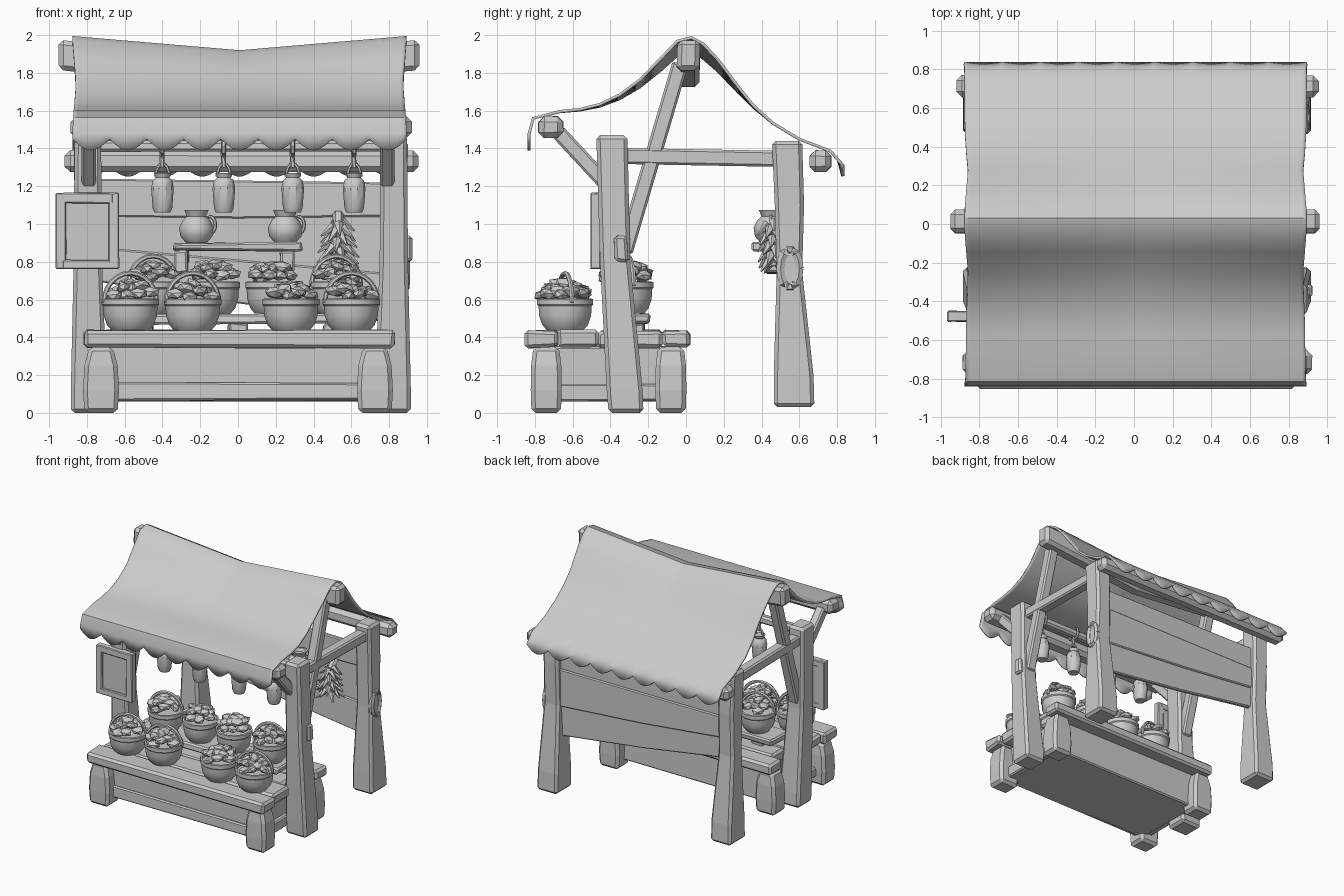
import bpy, bmesh, math, random
from mathutils import Vector, Matrix

if "Cube" in bpy.data.objects:
    bpy.data.objects.remove(bpy.data.objects["Cube"])

random.seed(4)
mat = bpy.data.materials.new("stone grey")
mat.diffuse_color = (0.6, 0.6, 0.6, 1)
mat.use_nodes = True
mat.node_tree.nodes["Principled BSDF"].inputs["Base Color"].default_value = mat.diffuse_color


def finish(name, bm, bevel=0.0, smooth=None):
    bmesh.ops.recalc_face_normals(bm, faces=bm.faces)
    me = bpy.data.meshes.new(name)
    bm.to_mesh(me)
    bm.free()
    me.materials.append(mat)
    ob = bpy.data.objects.new(name, me)
    bpy.context.collection.objects.link(ob)
    if bevel:
        m = ob.modifiers.new("bevel", 'BEVEL')
        m.width, m.segments, m.limit_method = bevel, 1, 'ANGLE'
    if smooth:
        bpy.ops.object.select_all(action='DESELECT')
        ob.select_set(True)
        bpy.context.view_layer.objects.active = ob
        bpy.ops.object.shade_smooth_by_angle(angle=math.radians(smooth))
    return ob


def skin(bm, rings):
    """Join successive rings of points and cap both ends."""
    rows = [[bm.verts.new(p) for p in r] for r in rings]
    n = len(rows[0])
    for a, b in zip(rows, rows[1:]):
        for i in range(n):
            bm.faces.new((a[i], a[(i + 1) % n], b[(i + 1) % n], b[i]))
    bm.faces.new(rows[0][::-1])
    bm.faces.new(rows[-1])


def box(name, x0, x1, y0, y1, z0, z1, bevel=0.015, wob=0.006):
    """Hewn block with slightly uneven corners."""
    bm = bmesh.new()
    r = lambda: random.uniform(-wob, wob)
    skin(bm, [[(x + r(), y + r(), z + r()) for x, y in
               ((x0, y0), (x1, y0), (x1, y1), (x0, y1))] for z in (z0, z1)])
    return finish(name, bm, bevel)


def post(name, sections, bevel=0.02):
    """Upright of varying section: (z, x0, x1, y0, y1)."""
    bm = bmesh.new()
    skin(bm, [[(a, c, z), (b, c, z), (b, d, z), (a, d, z)]
              for z, a, b, c, d in sections])
    return finish(name, bm, bevel)


def strut(name, a, b, w, h):
    """Square timber between two points."""
    a, b = Vector(a), Vector(b)
    d = (b - a).normalized()
    s = Vector((1, 0, 0)) if abs(d.x) < 0.5 else Vector((0, 1, 0))
    t = d.cross(s).normalized()
    bm = bmesh.new()
    skin(bm, [[p + s * i * w / 2 + t * j * h / 2 for i, j in
               ((-1, -1), (1, -1), (1, 1), (-1, 1))] for p in (a, b)])
    return finish(name, bm, 0.012)


def lathe(bm, c, prof, n=12):
    skin(bm, [[(c[0] + r * math.cos(2 * math.pi * i / n),
                c[1] + r * math.sin(2 * math.pi * i / n), c[2] + z)
               for i in range(n)] for r, z in prof])


def tube(bm, pts, r, n=6):
    pts = [Vector(p) for p in pts]
    rings = []
    for i, p in enumerate(pts):
        d = (pts[min(i + 1, len(pts) - 1)] - pts[max(i - 1, 0)]).normalized()
        s = d.cross(Vector((0, 1, 0) if abs(d.y) < 0.9 else (1, 0, 0))).normalized()
        t = d.cross(s)
        rings.append([p + r * (s * math.cos(k * math.tau / n) + t * math.sin(k * math.tau / n))
                      for k in range(n)])
    skin(bm, rings)


def arc(c, rx, ry, rz, a0, a1, n=12):
    ang = [math.radians(a0 + (a1 - a0) * i / n) for i in range(n + 1)]
    return [(c[0] + rx * math.cos(a), c[1] + ry * math.cos(a), c[2] + rz * math.sin(a)) for a in ang]


# Cloth roof: curved profile, sagging ridge, scalloped hems
profile = [(-.84, 1.39), (-.838, 1.48), (-.815, 1.565), (-.67, 1.603), (-.56, 1.615), (-.46, 1.64),
           (-.355, 1.69), (-.25, 1.768), (-.14, 1.88), (-.05, 1.975), (.03, 1.995), (.095, 1.96),
           (.175, 1.875), (.28, 1.735), (.36, 1.635), (.465, 1.54), (.6, 1.458), (.77, 1.392),
           (.815, 1.34), (.838, 1.255)]
bm = bmesh.new()
cols, grid = 90, []
for i in range(cols + 1):
    u = i / cols * 2 - 1
    wave = 0.06 * (1 - abs(math.sin(math.pi * 9 * i / cols)))
    col = []
    for j, (y, z) in enumerate(profile):
        z -= 0.075 * (1 - abs(u)) * max(0, min(1, (z - 1.6) / 0.35))
        if j in (0, len(profile) - 1):
            z += wave
        x = .008 + u * (0.885 - 0.018 * math.exp(-((z - 1.75) / .15) ** 2))
        col.append(bm.verts.new((x, y, z)))
    grid.append(col)
for a, b in zip(grid, grid[1:]):
    for j in range(len(profile) - 1):
        bm.faces.new((a[j], b[j], b[j + 1], a[j + 1]))
roof = finish("cloth_roof", bm, smooth=35)
m = roof.modifiers.new("thickness", 'SOLIDIFY')
m.thickness, m.offset = 0.016, -1

# Ridge beam, bent in the middle
bm = bmesh.new()
skin(bm, [[(x, y, z - dz) for y, z in ((-.05, 1.80), (.07, 1.80), (.075, 1.96), (-.045, 1.96))]
          for x, dz in ((-.95, -.015), (-.8, 0), (0, .075), (.8, 0), (.96, -.015))])
finish("ridge_beam", bm, 0.025)
box("front_eave_beam", -.885, .92, -.78, -.65, 1.455, 1.57, .03, .003)
box("back_eave_beam", -.92, .955, .655, .77, 1.275, 1.39, .03, .003)
box("hanging_rail", -.78, .78, -.43, -.36, 1.385, 1.445)

# Frame on both sides; the left posts stand slightly further in
for s, side in ((-1, "left"), (1, "right")):
    off = .03 if s < 0 else 0

    def mx(secs):
        return [(z, *sorted((s * a + off, s * b + off)), c, d) for z, a, b, c, d in secs]
    post(side + "_front_post", mx([(0, .725, .915, -.41, -.225), (.12, .725, .915, -.42, -.23),
                                   (.8, .75, .9, -.455, -.295), (1.47, .755, .895, -.475, -.31)]))
    post(side + "_back_post", mx([(.03, .725, .915, .465, .68), (.2, .725, .912, .465, .675),
                                  (.75, .752, .895, .48, .615), (1.1, .755, .895, .47, .625),
                                  (1.44, .755, .9, .455, .615)]))
    x = s * .82 + off
    strut(side + "_tie_beam", (x, -.33, 1.36), (x, .5, 1.345), .09, .085)
    strut(side + "_ridge_brace", (x, -.03, 1.85), (x, -.325, .85), .085, .085)
    strut(side + "_eave_brace", (s * .79, -.68, 1.49), (s * .79, -.43, 1.22), .075, .08)
box("post_peg", .84, .92, -.38, -.31, .8, .94)
bm = bmesh.new()
tube(bm, arc((.885, .55, .765), 0, .05, .1, 0, 360, 14), .025)
finish("post_ring", bm)

# Back wall boards, the lower ones drooping to one side:
# (bottom left, bottom right, top left, top right)
for i, (a, b, c, d) in enumerate(((.70, .48, .88, .74), (.87, .73, 1.05, 1.045), (1.04, 1.04, 1.24, 1.22))):
    y = .54 + .012 * (i % 2)
    bm = bmesh.new()
    skin(bm, [[(-.78, v, a + dz), (0, v, (a + b) / 2 - .01), (.78, v, b),
               (.78, v, d), (0, v, (c + d) / 2), (-.78, v, c)] for v, dz in ((y, 0), (y + .035, .004))])
    finish("wall_board", bm, .008)

# Wall shelf with brackets
box("wall_shelf", -.34, .34, .35, .54, .86, .9, .01)
for x in (-.3, .26):
    box("shelf_bracket", x - .035, x + .035, .42, .54, .74, .86, .01)

# Counter
box("counter_body", -.7, .7, -.73, -.09, .065, .35, .01)
box("counter_front_sill", -.68, .68, -.75, -.7, .07, .16, .01)
for s in (-1, 1):
    box("counter_side_sill", *sorted((s * .68, s * .74)), -.68, -.14, .065, .15, .01)
    for y in (-.74, -.08):
        c = s * .725
        post("counter_leg", [(z, c - w, c + w, y - d, y + d) for z, w, d in
                             ((0, .088, .078), (.12, .095, .082), (.25, .088, .08), (.35, .062, .068))], .022)
for y0, y1, w in ((-.85, -.675, .815), (-.68, -.465, .79), (-.47, -.295, .71),
                  (-.3, -.12, .71), (-.125, .02, .8)):
    box("counter_plank", -w, w + .015, y0, y1, .345, .437, .018, .006)
box("display_step", -.66, .66, -.43, -.19, .47, .525, .012)
for x in (-.5, 0, .5):
    box("step_support", x - .05, x + .05, -.4, -.22, .425, .475, .008)


# Baskets heaped with produce
def basket(x, y, z, r, handle, tall):
    bm = bmesh.new()
    lathe(bm, (x, y, z), [(r * .66, 0), (r * .84, .03), (r * .96, .08), (r * .98, .13),
                          (r * 1.03, .138), (r * 1.03, .168), (r * .93, .17), (r * .9, .145)], 14)
    finish("basket", bm, smooth=30)
    bm = bmesh.new()
    for k in range(16):
        a, q = k * 2.4, r * .8 * math.sqrt(k / 16)
        h = .16 + tall * (1 - (q / r) ** 2) + random.uniform(-.015, .015)
        M = (Matrix.Translation((x + q * math.cos(a), y + q * math.sin(a), z + h))
             @ Matrix.Rotation(random.uniform(0, 3), 4, 'Z') @ Matrix.Rotation(random.uniform(-.6, .6), 4, 'X')
             @ Matrix.Diagonal((1.25, .9, .65, 1)))
        bmesh.ops.create_icosphere(bm, subdivisions=1, radius=.045, matrix=M)
    finish("produce", bm)
    if handle:
        bm = bmesh.new()
        tube(bm, arc((x, y, z + .15), r * .95, r * .25, .155, 0, 180), .013)
        finish("basket_handle", bm, smooth=40)


for x, h in ((-.57, 1), (-.24, 1), (.28, 0), (.6, 1)):
    basket(x, -.64, .435, .147, h, .08)
for x, h in ((-.45, 1), (-.13, 0), (.18, 0), (.52, 1)):
    basket(x, -.31, .525, .137, h, .095)

# Pots on the wall shelf
for x in (-.22, .25):
    bm = bmesh.new()
    lathe(bm, (x, .45, .9), [(.055, 0), (.085, .035), (.092, .08), (.072, .12), (.05, .14),
                             (.065, .175), (.05, .175), (.04, .15)], 12)
    tube(bm, arc((x + .07, .45, .995), .03, 0, .045, -100, 100, 8), .01)
    finish("shelf_pot", bm, smooth=35)

# Hanging jugs
for x in (-.4, -.075, .29, .615):
    bm = bmesh.new()
    lathe(bm, (x, -.4, 1.06), [(.042, 0), (.052, .025), (.06, .13), (.052, .17), (.036, .185),
                               (.045, .21), (.03, .21)], 10)
    tube(bm, arc((x, -.4, 1.25), .035, 0, .07, 0, 180, 8), .009)
    tube(bm, [(x, -.4, 1.30), (x - .005, -.4, 1.4)], .013)
    tube(bm, arc((x, -.395, 1.41), 0, .055, .05, 0, 360, 10), .012)
    finish("hanging_jug", bm, smooth=35)

# Bundle of bulbs and leaves on the back wall
bm = bmesh.new()
for k in range(34):
    t = k / 33
    a = k * 2.4
    w = .5 + .5 * t
    p = Vector((.53 + .075 * w * math.cos(a), .465 + .045 * math.sin(a), 1.0 - .22 * t))
    d = Vector((math.cos(a) * .8, math.sin(a) * .5, -.6)).normalized()
    M = (Matrix.Translation(p + d * .02) @ d.to_track_quat('Z', 'Y').to_matrix().to_4x4())
    bmesh.ops.create_cone(bm, cap_ends=True, segments=5, radius1=.026, radius2=.004, depth=.085, matrix=M)
tube(bm, [(.53, .475, .78), (.53, .48, 1.0), (.53, .53, 1.05)], .03)
finish("hanging_bundle", bm)

# Notice board with raised frame
box("notice_panel", -.94, -.65, -.485, -.455, .78, 1.14, .005, 0)
for x0, x1, z0, z1 in ((-.965, -.91, .76, 1.165), (-.685, -.63, .76, 1.165),
                       (-.93, -.66, .76, .81), (-.93, -.66, 1.11, 1.165)):
    box("notice_frame", x0, x1, -.505, -.45, z0, z1, .006, .002)
